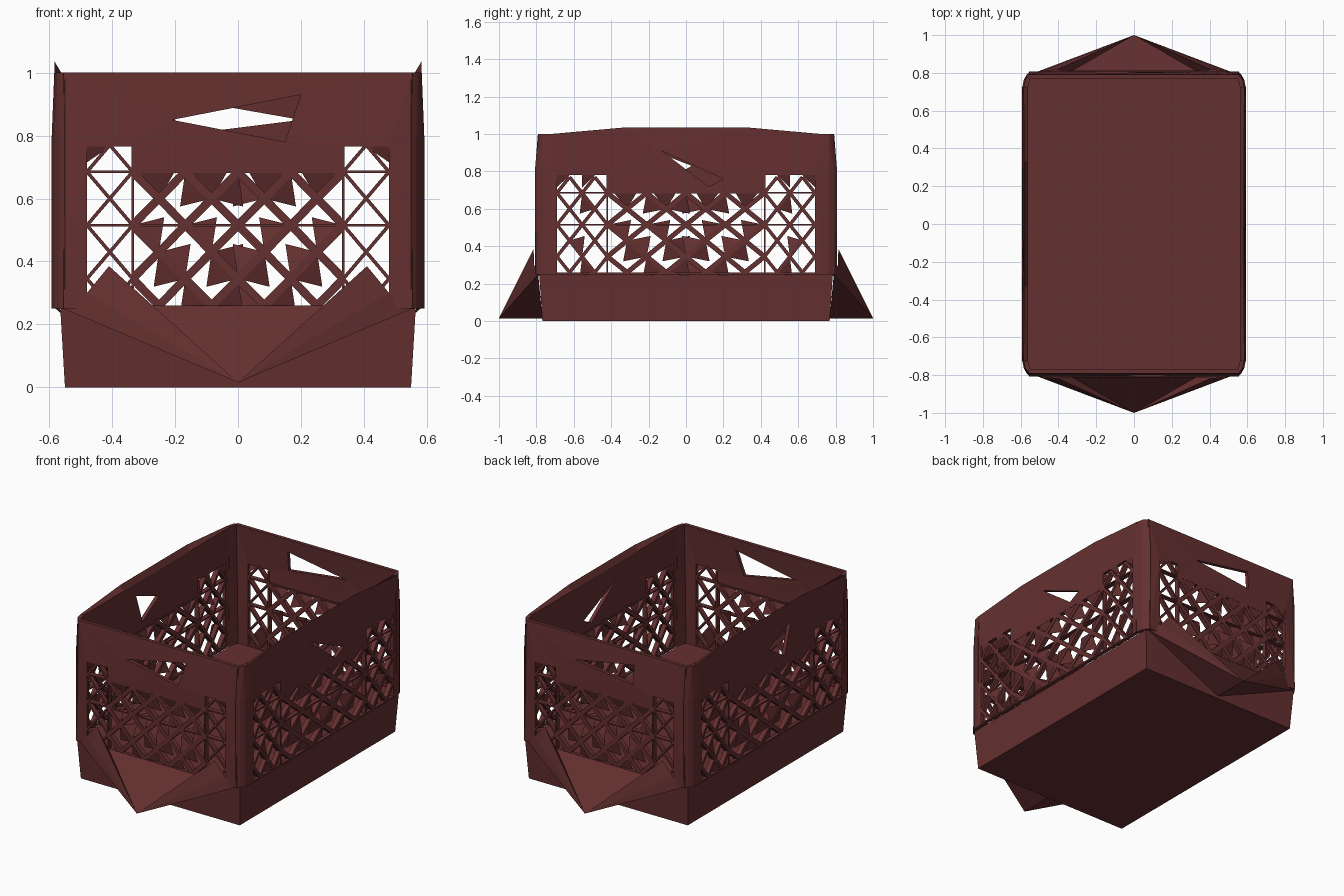
import bpy, bmesh
from mathutils import Vector

if "Cube" in bpy.data.objects:
    bpy.data.objects.remove(bpy.data.objects["Cube"])

mat = bpy.data.materials.new("dark_red_plastic")
mat.diffuse_color = (0.13, 0.029, 0.029, 1)
mat.use_nodes = True
mat.node_tree.nodes["Principled BSDF"].inputs["Base Color"].default_value = mat.diffuse_color

THICK = 0.022
ZB, ZROW, ZM, STEP = 0.26, 0.515, 0.685, 0.17   # window sill, rail, mid top, lattice row


def lean(z):
    """Walls lean slightly inward near the rim."""
    return max(0.0, z - 0.8) * 0.08


# panel coordinates (u along wall, z up, d depth inward) to world
SIDES = {
    "front": lambda u, z, d: (u, -0.808 + d + lean(z), z),
    "back": lambda u, z, d: (-u, 0.808 - d - lean(z), z),
    "right": lambda u, z, d: (0.592 - d - lean(z) * 0.5, u, z),
    "left": lambda u, z, d: (-0.592 + d + lean(z) * 0.5, -u, z),
}
HANDLES = {
    "front": [(0.2, 0.93), (0.15, 0.78), (-0.21, 0.85)],
    "back": [(0.2, 0.92), (0.2, 0.80), (-0.2, 0.85)],
    "right": [(-0.13, 0.91), (0.2, 0.76), (0.12, 0.72)],
    "left": [(0.2, 0.92), (-0.03, 0.83), (0.13, 0.73)],
}


def finish(bm, name, warp=None, normals=True):
    if warp:
        for v in bm.verts:
            v.co = warp(v.co.x, v.co.z, v.co.y)
    if normals:
        bmesh.ops.recalc_face_normals(bm, faces=bm.faces)
    me = bpy.data.meshes.new(name)
    bm.to_mesh(me)
    bm.free()
    me.materials.append(mat)
    ob = bpy.data.objects.new(name, me)
    bpy.context.collection.objects.link(ob)
    return ob


def hull(bm, pts):
    """Convex solid around a few points."""
    vs = [bm.verts.new(p) for p in pts]
    bmesh.ops.convex_hull(bm, input=vs)


def bar(bm, a, b, w, d0=0.0, d1=0.03):
    """Straight lattice bar between two panel points."""
    a, b = Vector(a), Vector(b)
    n = (b - a).normalized()
    n = Vector((-n.y, n.x)) * w / 2
    ring = [a + n, b + n, b - n, a - n]
    lo = [bm.verts.new((p.x, d0, p.y)) for p in ring]
    hi = [bm.verts.new((p.x, d1, p.y)) for p in ring]
    bm.faces.new(lo)
    bm.faces.new(hi[::-1])
    for i in range(4):
        j = (i + 1) % 4
        bm.faces.new((lo[i], hi[i], hi[j], lo[j]))


def wall(name, outline, holes):
    """Flat panel with openings, thickened inward."""
    bm = bmesh.new()
    for loop in [outline] + holes:
        vs = [bm.verts.new((u, 0, z)) for u, z in loop]
        for i, v in enumerate(vs):
            bm.edges.new((v, vs[(i + 1) % len(vs)]))
    bmesh.ops.triangle_fill(bm, edges=bm.edges[:], use_beauty=True, normal=(0, -1, 0))
    ret = bmesh.ops.extrude_face_region(bm, geom=bm.faces[:], use_keep_orig=True)
    for v in ret["geom"]:
        if isinstance(v, bmesh.types.BMVert):
            v.co.y = THICK
            v.co.z = min(v.co.z, 1.0)
    finish(bm, name + "_wall", SIDES[name])


def cross_cell(bm, u0, u1, z0, z1, w):
    """One X, or its upper or lower half where the window cuts it."""
    um = (u0 + u1) / 2
    if z0 < ZB:
        bar(bm, (u0, z1), (um, ZB), w)
        bar(bm, (u1, z1), (um, ZB), w)
    elif z0 >= ZM - 0.001:
        bar(bm, (u0, z0), (um, z0 + STEP / 2), w)
        bar(bm, (u1, z0), (um, z0 + STEP / 2), w)
    else:
        bar(bm, (u0, z0), (u1, z1), w)
        bar(bm, (u0, z1), (u1, z0), w)


def lattice(name, um, ue, ztop, ncorner):
    bm = bmesh.new()
    cw = um / 2
    ew = (ue - um) / ncorner
    rows = [ZM - STEP * (i + 1) for i in range(3)]
    for z0 in rows:
        for i in range(4):
            cross_cell(bm, -um + i * cw, -um + (i + 1) * cw, z0, z0 + STEP, 0.026)
    for s in (-1, 1):
        for z0 in rows + [ZM]:
            for i in range(ncorner):
                cross_cell(bm, s * (um + i * ew), s * (um + (i + 1) * ew), z0, z0 + STEP,
                           0.011 if ncorner == 1 else 0.018)
        bar(bm, (s * um, ZB), (s * um, ztop), 0.008)
    for z in (ZROW, ZM):
        bar(bm, (-ue, z), (ue, z), 0.008)
    finish(bm, name + "_lattice", SIDES[name])

    # slanted gussets closing part of each diamond
    bm = bmesh.new()
    hz = STEP / 2

    def gusset(u, zc, hu, k, s):
        side, foot = (u + k * hu, zc), (u, max(zc - k * hz, ZB))
        tip = (u - k * 0.2 * hu, zc + k * 0.3 * hz)
        pts = [(side, 0.0), (foot, 0.0), (tip, 0.03)]
        bm.faces.new([bm.verts.new((s * p[0], d, p[1])) for p, d in pts])

    for r in range(5):
        zc = ZM - hz * (r + 1)
        for c in range(4):
            if (r + c) % 2 == 0:
                for s in ((-1, 1) if c else (1,)):
                    gusset(c * cw / 2, zc, cw / 2, 1 if (r // 2 + c) % 2 else -1, s)
        # corner diamonds on the long walls
        if ncorner > 1 and r % 2 == 0:
            for s in (-1, 1):
                gusset(um + ew, zc, ew / 2, 1 if r % 4 else -1, s)
    # ragged teeth under the stepped window tops
    for s in (-1, 1):
        for i in range(ncorner):
            u = um + (i + 0.5) * ew
            pts = [(u, 0.0, ztop), (u + ew / 2, 0.0, ztop), (u + ew / 2, 0.02, ZM + 0.03)]
            bm.faces.new([bm.verts.new((s * p[0], p[1], p[2])) for p in pts])
        for c in (0.5, 1.5):
            u = c * cw
            pts = [(u - 0.05, 0.0, ZM), (u + 0.07, 0.0, ZM), (u, 0.03, ZM - hz)]
            bm.faces.new([bm.verts.new((s * p[0], p[1], p[2])) for p in pts])
    finish(bm, name + "_gussets", SIDES[name], normals=False)


# four walls with stepped lattice window and torn handle opening
for name in SIDES:
    end = name in ("front", "back")
    half, um, ue, ztop = (0.555, 0.335, 0.48, 0.765) if end else (0.725, 0.42, 0.69, 0.78)
    top = [(half, 1.0), (-half, 1.0)] if end else \
        [(half, 1.0), (0.33, 1.035), (-0.33, 1.035), (-half, 1.0)]
    window = [(-ue, ZB), (ue, ZB), (ue, ztop), (um, ztop), (um, ZM),
              (-um, ZM), (-um, ztop), (-ue, ztop)]
    wall(name, [(-half, 0.25), (half, 0.25)] + top, [window, HANDLES[name]])
    lattice(name, um, ue, ztop, 1 if end else 2)

# chamfered corner posts
for sx in (-1, 1):
    for sy in (-1, 1):
        bm = bmesh.new()
        pts = []
        for z in (0.25, 0.8, 1.0):
            k = lean(z)
            pts += [(sx * x, sy * y, z) for x, y in (
                (0.592 - k / 2, 0.72), (0.55, 0.808 - k), (0.57 - k / 2, 0.72),
                (0.55, 0.786 - k), (0.583 - k / 2, 0.765), (0.568, 0.79 - k))]
        hull(bm, pts)
        finish(bm, "corner_post")

# solid base with floor on top
bm = bmesh.new()
hull(bm, [(sx * x, sy * y, z) for sx in (-1, 1) for sy in (-1, 1)
          for x, y, z in ((0.55, 0.768, 0), (0.565, 0.785, 0.252))])
finish(bm, "base")

# pointed wedges at both ends
for sy, name in ((-1, "front_wedge"), (1, "back_wedge")):
    bm = bmesh.new()
    V = lambda x, y, z: bm.verts.new((x, sy * y, z))
    tip, heel = V(0, 1.0, 0.015), V(0, 0.768, 0.015)
    sills = []
    for s in (-1, 1):
        ring = [V(s * 0.33, 0.81, 0.26), V(s * 0.41, 0.815, 0.385),
                V(s * 0.48, 0.812, 0.30), V(s * 0.555, 0.79, 0.25), heel]
        sills.append(ring[0])
        for a, b in zip(ring, ring[1:]):
            bm.faces.new((tip, a, b))
    bm.faces.new((tip, sills[0], sills[1]))
    finish(bm, name)
